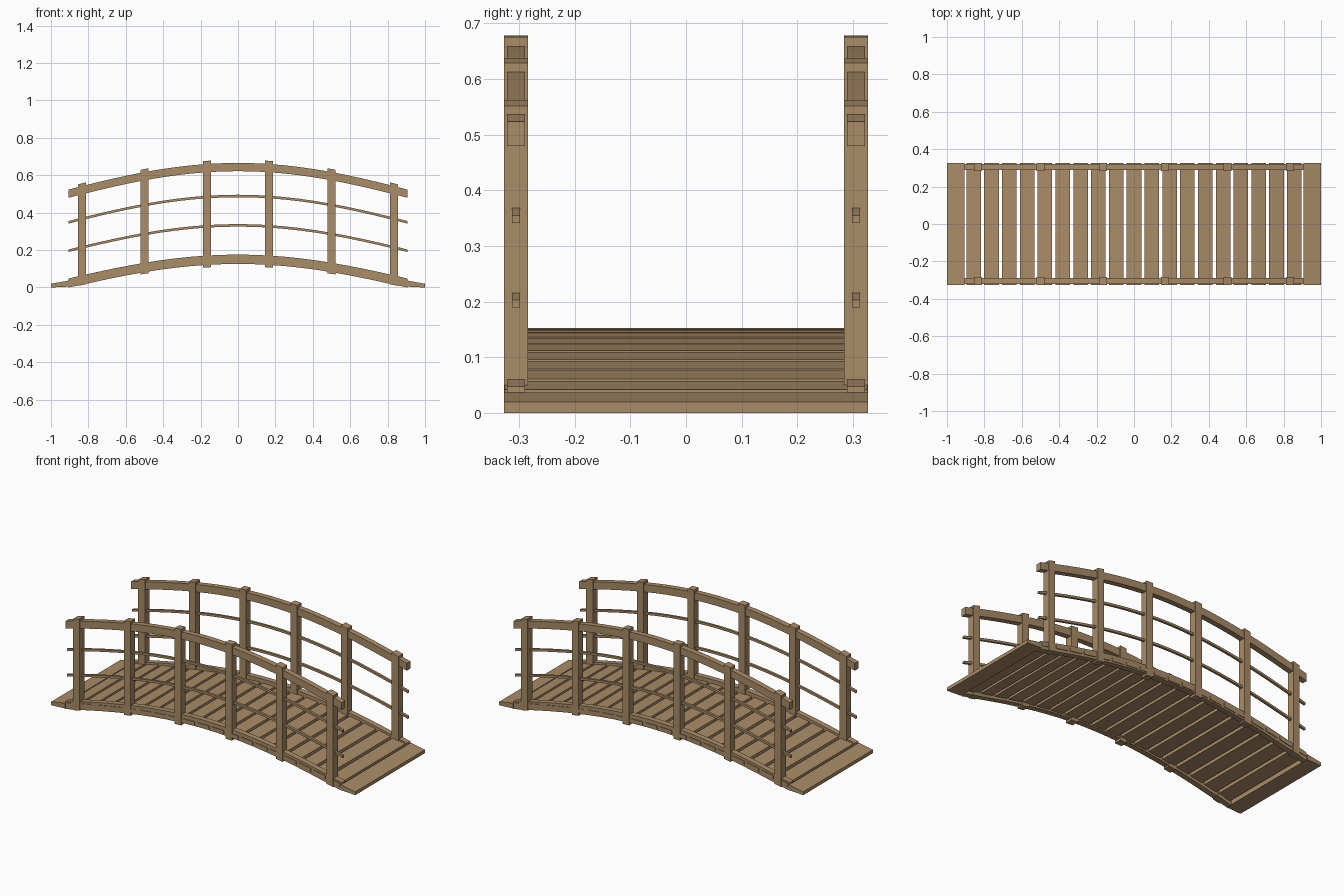
import bpy, bmesh, math

if "Cube" in bpy.data.objects:
    bpy.data.objects.remove(bpy.data.objects["Cube"])

wood = bpy.data.materials.new("weathered wood")
wood.diffuse_color = (0.40, 0.262, 0.138, 1)
wood.use_nodes = True
wood.node_tree.nodes["Principled BSDF"].inputs["Base Color"].default_value = wood.diffuse_color


def arch(x, base, rise):
    """Height of the bridge curve at x."""
    return base + rise * math.cos(math.pi * x / 2)


def sweep(name, xs, y0, y1, low, high):
    """Closed bar along x; low(x) and high(x) give its lower and upper edge."""
    bm = bmesh.new()
    rings = [[bm.verts.new(c) for c in ((x, y0, low(x)), (x, y1, low(x)),
                                        (x, y1, high(x)), (x, y0, high(x)))] for x in xs]
    for a, b in zip(rings, rings[1:]):
        for i in range(4):
            j = (i + 1) % 4
            bm.faces.new((a[i], a[j], b[j], b[i]))
    bm.faces.new(rings[0])
    bm.faces.new(rings[-1])
    bmesh.ops.recalc_face_normals(bm, faces=bm.faces)
    me = bpy.data.meshes.new(name)
    bm.to_mesh(me)
    bm.free()
    me.materials.append(wood)
    ob = bpy.data.objects.new(name, me)
    bpy.context.collection.objects.link(ob)
    return ob


def span(a, b, n):
    return [a + (b - a) * i / n for i in range(n + 1)]


# Deck planks following the arch
pitch = 2 / 21
for i in range(-9, 10):
    c = i * pitch
    sweep("deck_plank", [c - 0.039, c + 0.039], -0.326, 0.326,
          lambda x: arch(x, 0, 0.133), lambda x: arch(x, 0.02, 0.133))

# Wide ramp planks resting on the ground
for s in (-1, 1):
    sweep("end_plank", sorted((s * 0.907, s)), -0.327, 0.327,
          lambda x: 0.05 * (1 - abs(x)), lambda x: 0.02 + 0.18 * (1 - abs(x)))

# Bars along each side: name, base height of the top edge, rise, height, half width
bars = [("side_beam", 0.026, 0.150, 0.050, 0.0165),
        ("lower_rail", 0.180, 0.159, 0.0135, 0.0068),
        ("middle_rail", 0.331, 0.165, 0.0135, 0.0068),
        ("hand_rail", 0.499, 0.167, 0.044, 0.0165)]
for side in (-1, 1):
    yc = side * 0.3055
    for name, base, rise, h, w in bars:
        sweep(name, span(-0.907, 0.907, 22), yc - w, yc + w,
              lambda x: max(0.0, arch(x, base - h, rise)), lambda x: arch(x, base, rise))
    # Posts with ends cut along the arch
    for k in range(6):
        xc = -5 / 6 + k / 3
        sweep("post", [xc - 0.0215, xc + 0.0215], yc - 0.0215, yc + 0.0215,
              lambda x: arch(x, -0.021, 0.133), lambda x: arch(x, 0.513, 0.17))
